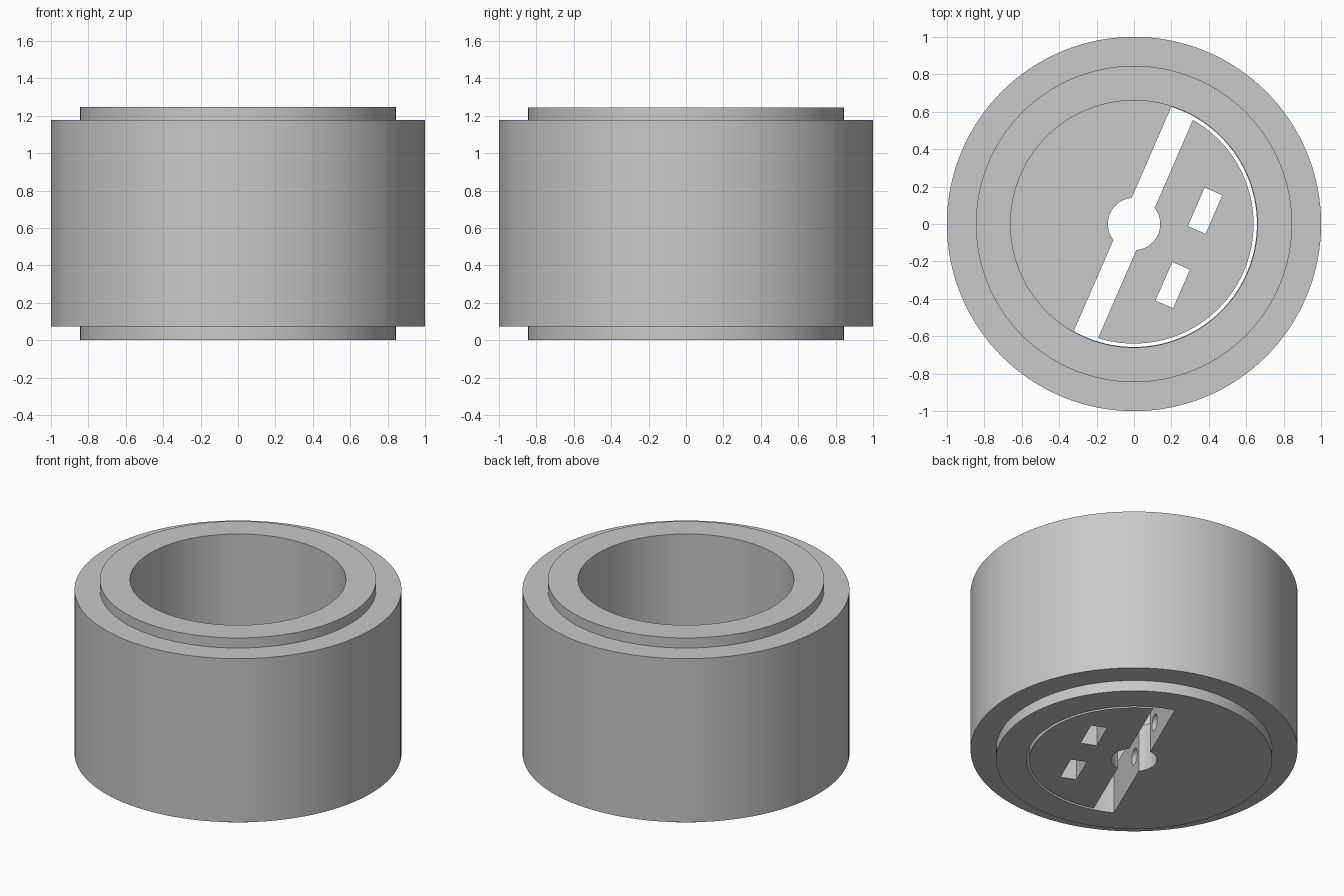
import bpy, bmesh, math
from mathutils import Matrix

if "Cube" in bpy.data.objects:
    bpy.data.objects.remove(bpy.data.objects["Cube"])

SEG = 128
TURN = Matrix.Rotation(math.radians(-23.5), 4, 'Z')   # slot direction
FLOOR = 0.32       # thickness of the clamping floor
SLOT = 0.067       # half width of the slot
BOLT_Y, BOLT_Z = 0.217, 0.155

grey = bpy.data.materials.new("plain grey")
grey.use_nodes = True
colour = (0.58, 0.58, 0.58, 1)
grey.diffuse_color = colour
grey.node_tree.nodes["Principled BSDF"].inputs["Base Color"].default_value = colour


def finish(name, bm, turn=True):
    bmesh.ops.recalc_face_normals(bm, faces=bm.faces)
    if turn:
        bm.transform(TURN)
    mesh = bpy.data.meshes.new(name)
    bm.to_mesh(mesh)
    bm.free()
    mesh.materials.append(grey)
    obj = bpy.data.objects.new(name, mesh)
    bpy.context.collection.objects.link(obj)
    return obj


def lathe(name, profile):
    bm = bmesh.new()
    verts = [bm.verts.new((r, 0, z)) for r, z in profile]
    edges = [bm.edges.new(pair) for pair in zip(verts, verts[1:])]
    bmesh.ops.spin(bm, geom=verts + edges, cent=(0, 0, 0), axis=(0, 0, 1),
                   angle=2 * math.pi, steps=SEG, use_duplicate=False)
    bmesh.ops.remove_doubles(bm, verts=bm.verts, dist=1e-4)
    return finish(name, bm, False)


def segment(name, radius, chord, z0, z1):
    """Upright disc segment, keeping everything beyond x = chord."""
    half = math.acos(chord / radius)
    bm = bmesh.new()
    angles = [half * (2 * i / 72 - 1) for i in range(73)]
    face = bm.faces.new([bm.verts.new((radius * math.cos(a), radius * math.sin(a), z0))
                         for a in angles])
    new = bmesh.ops.extrude_face_region(bm, geom=[face])["geom"]
    bmesh.ops.translate(bm, vec=(0, 0, z1 - z0),
                        verts=[g for g in new if isinstance(g, bmesh.types.BMVert)])
    return finish(name, bm)


def cylinder(name, radius, length, place, sides=48):
    bm = bmesh.new()
    bmesh.ops.create_cone(bm, cap_ends=True, segments=sides, radius1=radius,
                          radius2=radius, depth=length, matrix=place)
    return finish(name, bm)


def box(name, size, centre):
    bm = bmesh.new()
    bmesh.ops.create_cube(bm, size=1, matrix=Matrix.Translation(centre)
                          @ Matrix.Diagonal((*size, 1)))
    return finish(name, bm)


def cut(target, *cutters):
    bpy.context.view_layer.objects.active = target
    for cutter in cutters:
        cutter.hide_render = True
        mod = target.modifiers.new("cut", 'BOOLEAN')
        mod.operation, mod.solver, mod.object = 'DIFFERENCE', 'EXACT', cutter
        bpy.ops.object.modifier_apply(modifier=mod.name)
        bpy.data.objects.remove(cutter)


def bolt_hole(y, x0, x1):
    place = Matrix.Translation(((x0 + x1) / 2, y, BOLT_Z)) @ Matrix.Rotation(math.pi / 2, 4, 'Y')
    return cylinder("bolt_cutter", 0.055, x1 - x0, place, 32)


def centre_hole():
    return cylinder("centre_cutter", 0.14, 2, Matrix.Identity(4))


# Stepped cup with a blind bore; half of its floor is cut away
body = lathe("cup_body", [(0, 0), (0.845, 0), (0.845, 0.073), (1, 0.073), (1, 1.177),
                          (0.845, 1.177), (0.845, 1.245), (0.66, 1.245),
                          (0.66, FLOOR), (0, FLOOR)])
cut(body, segment("floor_cutter", 0.657, -SLOT, -0.2, FLOOR + 0.1), centre_hole(),
    *[bolt_hole(s * BOLT_Y, -0.35, 0) for s in (-1, 1)])

# Loose clamping jaw with nut pockets and bolt holes
jaw = segment("clamp_jaw", 0.639, SLOT, 0, FLOOR)
cut(jaw, centre_hole(),
    *[bolt_hole(s * BOLT_Y, 0, 0.32) for s in (-1, 1)],
    *[box("pocket_cutter", (0.103, 0.225, 2), (0.32, s * BOLT_Y, 0)) for s in (-1, 1)])

for obj in bpy.context.view_layer.objects:
    obj.select_set(obj in (body, jaw))
bpy.context.view_layer.objects.active = body
bpy.ops.object.shade_smooth_by_angle(angle=math.radians(30))
